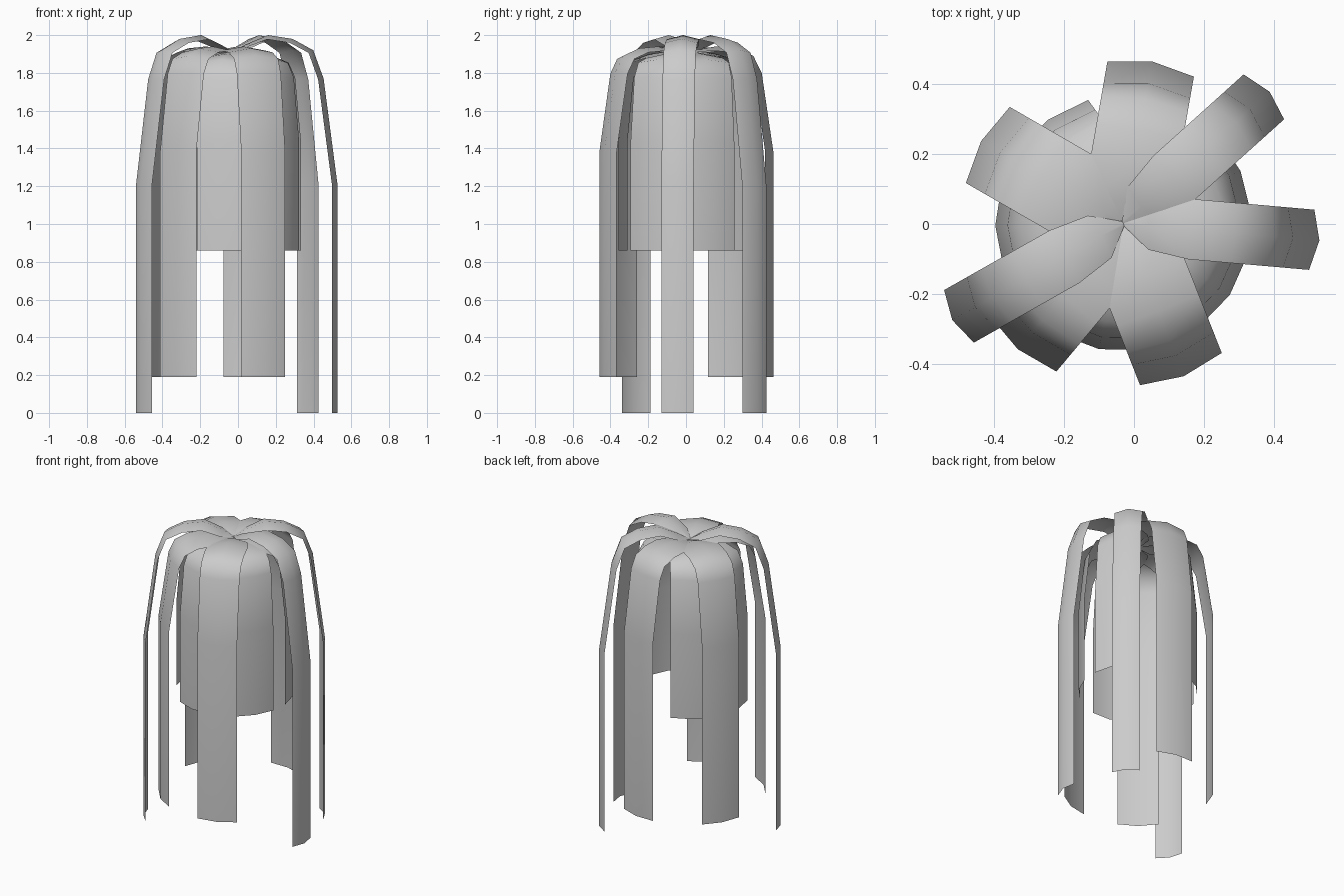
import bpy, bmesh
from math import radians
from mathutils import Vector, Matrix

cube = bpy.data.objects.get("Cube")
if cube:
    bpy.data.objects.remove(cube, do_unlink=True)

# Single grey for every blade
grey = bpy.data.materials.new("plain_grey")
grey.use_nodes = True
COLOUR = (0.6, 0.6, 0.6, 1)
grey.diffuse_color = COLOUR
grey.node_tree.nodes["Principled BSDF"].inputs["Base Color"].default_value = COLOUR

CROWN = Vector((-0.03, 0.002, 0))

# Blade tiers: (radius, height) profile from hanging tip to crown, half width, directions
TIERS = {
    "long_blade": ([(.56, 0), (.56, 1.2), (.485, 1.77), (.43, 1.92), (.32, 1.98),
                    (.19, 2.0), (.07, 1.95), (0, 1.91)], .086, (-5, 42, 209.5)),
    "middle_blade": ([(.468, .19), (.468, 1.38), (.405, 1.8), (.36, 1.89), (.27, 1.93),
                      (.16, 1.94), (.06, 1.925), (0, 1.9)], .125, (80, 150, 230, 291.5)),
    "short_blade": ([(.365, .86), (.365, 1.43), (.33, 1.78), (.285, 1.87), (.2, 1.9),
                     (.12, 1.91), (.05, 1.905), (0, 1.89)], .125, (24, 126, 181, 259, 326)),
}
BOW = 0.022


def make_blade(name, profile, half, angle):
    """A thin ribbon of two columns, creased outward along its middle."""
    bm = bmesh.new()
    pts = [Vector((r, 0, z)) for r, z in profile]
    last = len(pts) - 1
    rows = []
    for i, p in enumerate(pts):
        along = pts[min(i + 1, last)] - pts[max(i - 1, 0)]
        outward = Vector((along.z, 0, -along.x)).normalized()
        taper = 0.08 if i == last else 0.8 if i == last - 1 else 1
        if i < 2:
            outward = Vector((1, 0, 0))
        rows.append([bm.verts.new(p - outward * BOW * taper * abs(s)
                                  + Vector((0, s * half * taper, 0))) for s in (-1, 0, 1)])
    for low, high in zip(rows, rows[1:]):
        for k in range(2):
            bm.faces.new((low[k], low[k + 1], high[k + 1], high[k]))
    bm.transform(Matrix.Translation(CROWN) @ Matrix.Rotation(radians(angle), 4, 'Z'))
    mesh = bpy.data.meshes.new(name)
    bm.to_mesh(mesh)
    bm.free()
    mesh.materials.append(grey)
    mesh.shade_smooth()
    obj = bpy.data.objects.new(name, mesh)
    bpy.context.collection.objects.link(obj)


for tier, (profile, half, angles) in TIERS.items():
    for n, angle in enumerate(angles, 1):
        make_blade(f"{tier}_{n}", profile, half, angle)
